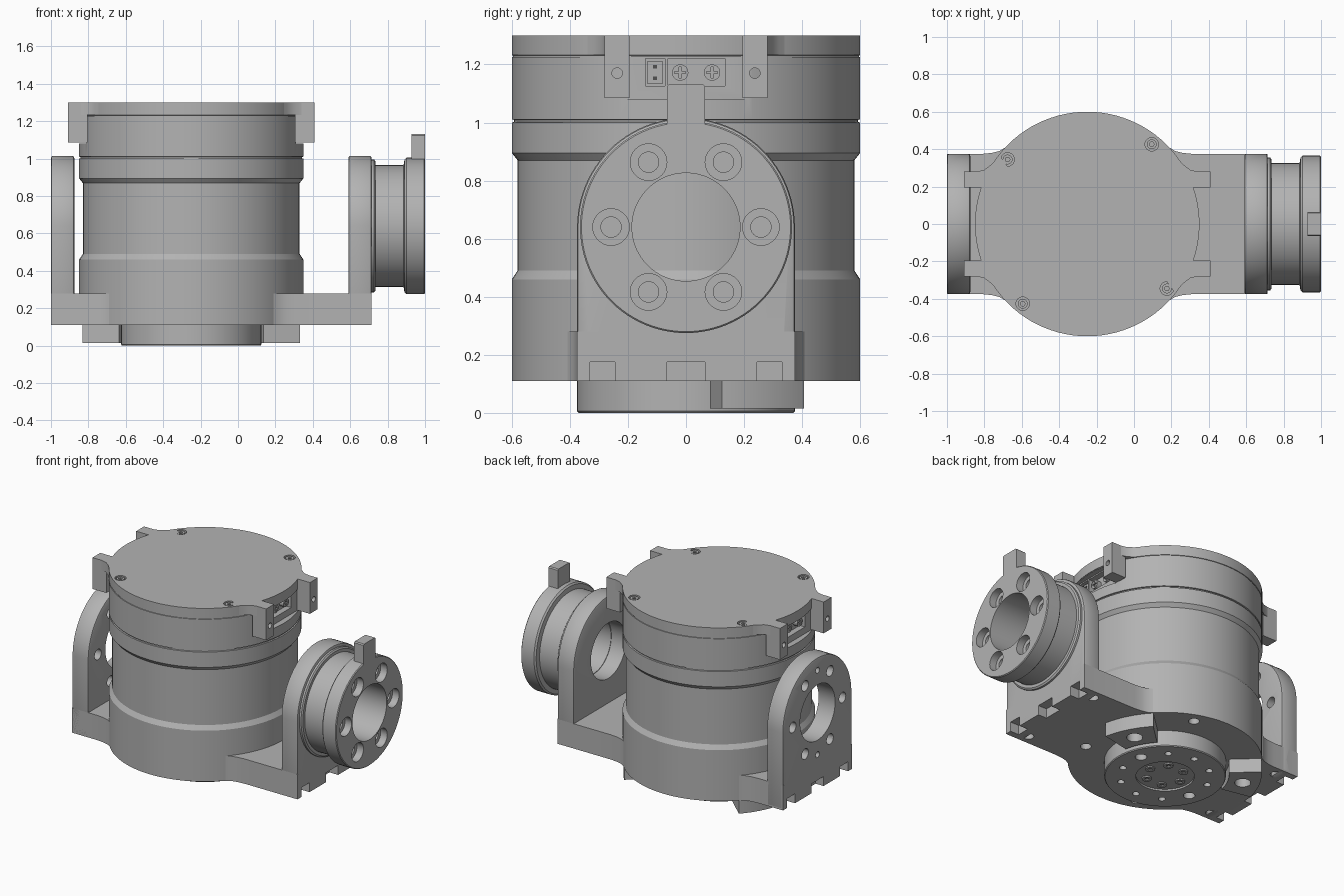
import bpy, bmesh, math
from mathutils import Matrix, Vector

if "Cube" in bpy.data.objects:
    bpy.data.objects.remove(bpy.data.objects["Cube"])


def material(name, colour):
    m = bpy.data.materials.new(name)
    m.use_nodes = True
    m.diffuse_color = colour
    m.node_tree.nodes["Principled BSDF"].inputs["Base Color"].default_value = colour
    return m


GREY = material("metal grey", (0.45, 0.45, 0.45, 1))
DARK = material("socket dark", (0.08, 0.08, 0.08, 1))
CX = -0.25   # vertical axis of the drum
PZ = 0.64    # height of the horizontal pivot axis
TO_X = Matrix(((0, 0, 1), (1, 0, 0), (0, 1, 0))).to_4x4()
PIVOT = Matrix.Translation((0, 0, PZ)) @ TO_X
DRUM = Matrix.Translation((CX, 0, 0))


def finish(name, bm, frame, mat):
    bmesh.ops.recalc_face_normals(bm, faces=bm.faces)
    bm.transform(frame)
    me = bpy.data.meshes.new(name)
    bm.to_mesh(me)
    bm.free()
    me.materials.append(mat)
    ob = bpy.data.objects.new(name, me)
    bpy.context.collection.objects.link(ob)
    return ob


def prism(name, outline, lo, hi, frame=DRUM, mat=GREY):
    bm = bmesh.new()
    face = bm.faces.new([bm.verts.new((u, v, lo)) for u, v in outline])
    new = bmesh.ops.extrude_face_region(bm, geom=[face])["geom"]
    bmesh.ops.translate(bm, vec=(0, 0, hi - lo),
                        verts=[g for g in new if isinstance(g, bmesh.types.BMVert)])
    return finish(name, bm, frame, mat)


def box(name, x, y, z, mat=GREY):
    return prism(name, [(x[0], y[0]), (x[1], y[0]), (x[1], y[1]), (x[0], y[1])],
                 z[0], z[1], DRUM, mat)


def arc(r, a0, a1, n=32, u=0, v=0):
    angles = [math.radians(a0 + (a1 - a0) * i / n) for i in range(n + 1)]
    return [(u + r * math.cos(a), v + r * math.sin(a)) for a in angles]


def rod(name, r, lo, hi, u=0, v=0, frame=DRUM, n=32, mat=GREY):
    return prism(name, arc(r, 0, 360, n, u, v)[:-1], lo, hi, frame, mat)


def lathe(name, profile, frame=DRUM, steps=96):
    bm = bmesh.new()
    vs = [bm.verts.new((r, 0, h)) for r, h in profile]
    edges = [bm.edges.new((vs[i - 1], vs[i])) for i in range(len(vs))]
    bmesh.ops.spin(bm, geom=vs + edges, cent=(0, 0, 0), axis=(0, 0, 1),
                   angle=math.tau, steps=steps)
    bmesh.ops.remove_doubles(bm, verts=bm.verts, dist=1e-5)
    return finish(name, bm, frame, GREY)


def boolean(ob, others, operation="DIFFERENCE"):
    bpy.context.view_layer.objects.active = ob
    for other in others:
        mod = ob.modifiers.new("boolean", "BOOLEAN")
        mod.operation, mod.solver, mod.object = operation, "EXACT", other
        bpy.ops.object.modifier_apply(modifier=mod.name)
        bpy.data.objects.remove(other)


def ring(r, count, start=0):
    return [(r * math.cos(a), r * math.sin(a)) for a in
            (math.radians(start + 360 * i / count) for i in range(count))]


# Drum housing with waisted middle, seam groove and cap line
drum = lathe("drum_housing", [
    (0, 0.11), (0.6, 0.11), (0.6, 0.46), (0.58, 0.49), (0.58, 0.87), (0.6, 0.895),
    (0.6, 1.0), (0.592, 1.002), (0.592, 1.009), (0.6, 1.011), (0.6, 1.225),
    (0.596, 1.226), (0.596, 1.231), (0.6, 1.232), (0.6, 1.3), (0, 1.3)])
cuts = []
for s in (1, -1):
    def span(a, b):
        return sorted((s * a, s * b))
    cuts.append(box("pocket", span(0.56, 0.7), (-0.25, 0.25), (1.08, 1.228)))
    cuts.append(box("plug", span(0.52, 0.7), span(-0.14, -0.073), (1.125, 1.22)))
    cuts.append(box("terminals", span(0.52, 0.7), span(-0.062, 0.135), (1.125, 1.22)))
top_screws = ring(0.548, 4, 51)
cuts += [rod("screw_seat", 0.036, 1.285, 1.4, u, v) for u, v in top_screws]
boolean(drum, cuts)

for i, (u, v) in enumerate(top_screws):
    head = rod(f"cap_screw_{i + 1}", 0.026, 1.27, 1.297, u, v)
    boolean(head, [rod("hex", 0.013, 1.285, 1.4, u, v, n=6)])

# Ears, cap shoulders and connectors on both sides
for s, side in ((1, "left"), (-1, "right")):
    def span(a, b):
        return sorted((s * a, s * b))
    for t, end in ((1, "back"), (-1, "front")):
        ear = box(f"{side}_{end}_ear", span(0.555, 0.66), sorted((t * 0.195, t * 0.28)),
                  (1.085, 1.3))
        boolean(ear, [rod("ear_hole", 0.018, -2, 2, t * 0.237, 1.17 - PZ, PIVOT)])
        prism(f"{side}_{end}_shoulder", [(s * u, t * v) for u, v in (
            (0.5, 0.195), (0.59, 0.195), (0.59, 0.28), (0.55, 0.29), (0.51, 0.32),
            (0.47, 0.37), (0.42, 0.3))], 1.232, 1.3)
    box(f"{side}_plug_core", span(0.52, 0.545), span(-0.132, -0.081), (1.133, 1.212))
    for z in (1.152, 1.192):
        box(f"{side}_plug_pin", span(0.54, 0.55), span(-0.113, -0.1), (z - 0.006, z + 0.006), DARK)
    for y in (-0.02, 0.09):
        lo, hi = sorted((CX + s * 0.515, CX + s * 0.552))
        term = rod(f"{side}_terminal", 0.028, lo, hi, s * y, 1.172 - PZ, PIVOT)
        for dy, dz in ((0.019, 0.004), (0.004, 0.019)):
            boolean(term, [box("slot", span(0.54, 0.6), (s * y - dy, s * y + dy),
                               (1.172 - dz, 1.172 + dz))])

# Base plate blending into the drum
half = [(0.965, 0.375), (0.56, 0.375), (0.51, 0.38), (0.47, 0.39), (0.44, 0.408),
        (-0.44, 0.408), (-0.47, 0.39), (-0.51, 0.38), (-0.56, 0.375), (-0.75, 0.375)]
base = prism("base_plate", half + [(u, -v) for u, v in reversed(half)], 0.11, 0.28)

# Upright side arms with rounded tops and pivot bores
arm_outline = [(-0.375, 0.11 - PZ), (0.375, 0.11 - PZ)] + arc(0.375, 0, 180, 48)
arms = {}
for name, lo, hi in (("left_arm", 0.59, 0.715), ("right_arm", -1.0, -0.875)):
    arm = prism(name, arm_outline, lo, hi, PIVOT)
    bev = arm.modifiers.new("bevel", "BEVEL")
    bev.width, bev.segments, bev.limit_method = 0.012, 2, "ANGLE"
    bpy.context.view_layer.objects.active = arm
    bpy.ops.object.modifier_apply(modifier=bev.name)
    boolean(arm, [rod("bore", 0.19, lo - 0.1, hi + 0.1, frame=PIVOT, n=64)])
    arms[name] = arm
holes = [(u, v, 0.036) for u, v in ring(0.27, 6)] + [(u, v, 0.02) for u, v in ring(0.29, 2, 90)]
boolean(arms["right_arm"], [rod("hole", r, -1.2, -0.8, u, v, PIVOT) for u, v, r in holes])

# Notches along the lower ends of plate and arms
for arm, x in ((arms["left_arm"], (0.9, 1.1)), (arms["right_arm"], (-0.9, -0.69))):
    for ob in (arm, base):
        boolean(ob, [box("notch", x, (y - w, y + w), (0, 0.175)) for y, w in
                     ((-0.288, 0.043), (0, 0.065), (0.288, 0.043))])
for ob in (base, drum):
    under = [(0.84, 0.31), (0.84, -0.31), (-0.63, 0.31), (-0.63, -0.31)] if ob == base else []
    under += ring(0.52, 4, 70)
    boolean(ob, [rod("hole", 0.034, 0, 0.15, u, v) for u, v in under])

# Hollow pivot flange: collar, neck and end disc
flange = lathe("pivot_flange", [
    (0.186, 0.7), (0.355, 0.7), (0.355, 0.728), (0.345, 0.735), (0.325, 0.735), (0.325, 0.885),
    (0.355, 0.89), (0.365, 0.9), (0.365, 0.995), (0.36, 1.0), (0.186, 1.0)], PIVOT)
tab = prism("tab", [(-0.065, 0.3), (0.065, 0.3), (0.065, 0.485), (0.058, 0.492),
                    (-0.058, 0.492), (-0.065, 0.485)], 0.928, 1.0, PIVOT)
boolean(flange, [tab], "UNION")
bolts = ring(0.258, 6)
boolean(flange, [rod("seat", 0.063, 0.95, 1.1, u, v, PIVOT) for u, v in bolts]
        + [rod("pilot", 0.035, 0.89, 1.1, u, v, PIVOT) for u, v in bolts])

# Output hub under the drum
hub = lathe("output_hub", [(0, 0.012), (0.18, 0.012), (0.18, 0), (0.37, 0), (0.375, 0.006),
                           (0.375, 0.12), (0, 0.12)])
boolean(hub, [rod("hole", 0.036 if i % 5 == 0 else 0.022, -0.1, 0.06, u, v)
              for i, (u, v) in enumerate(ring(0.28, 10, 18))])
for i, (u, v) in enumerate(ring(0.12, 6)):
    head = rod(f"hub_screw_{i + 1}", 0.03, 0.004, 0.03, u, v)
    boolean(head, [rod("hex", 0.015, -0.1, 0.02, u, v, n=6)])

# Curved stop blocks beside the hub
for name, a in (("left_stop_block", 12), ("right_stop_block", 137)):
    stop = prism(name, arc(0.595, a, a + 31, 12) + arc(0.395, a + 31, a, 12), 0.015, 0.12)
    mid = math.radians(a + 15.5)
    boolean(stop, [rod("hole", 0.05, -0.1, 0.09, 0.49 * math.cos(mid), 0.49 * math.sin(mid))])

# Smooth round surfaces, keep hard edges
bpy.ops.object.select_all(action="DESELECT")
for ob in bpy.context.collection.objects:
    if ob.type == "MESH":
        ob.select_set(True)
        bpy.context.view_layer.objects.active = ob
bpy.ops.object.shade_smooth_by_angle(angle=math.radians(30))
